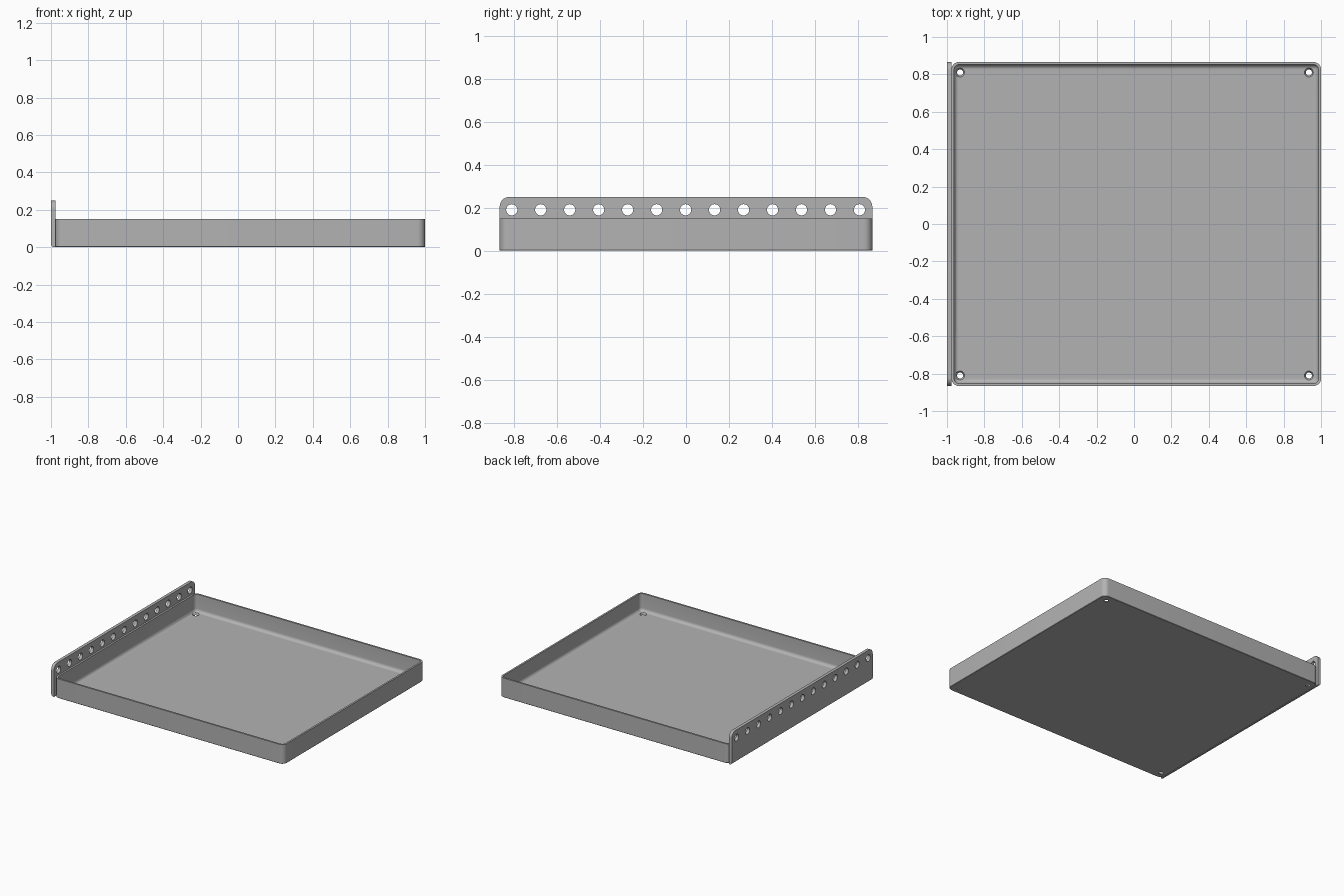
import bpy, bmesh
from math import sin, cos, pi, radians

if "Cube" in bpy.data.objects:
    bpy.data.objects.remove(bpy.data.objects["Cube"], do_unlink=True)

grey = bpy.data.materials.new("plain grey")
grey.use_nodes = True
grey.diffuse_color = (0.45, 0.45, 0.45, 1)
grey.node_tree.nodes["Principled BSDF"].inputs["Base Color"].default_value = grey.diffuse_color

X0, X1, Y = -0.976, 1.0, 0.866    # tray outline
H, WALL, FLOOR, COVE, CORNER = 0.15, 0.014, 0.014, 0.025, 0.04


def make_object(name, bm):
    bmesh.ops.recalc_face_normals(bm, faces=bm.faces)
    mesh = bpy.data.meshes.new(name)
    bm.to_mesh(mesh)
    bm.free()
    mesh.materials.append(grey)
    obj = bpy.data.objects.new(name, mesh)
    bpy.context.collection.objects.link(obj)
    return obj


def ring(bm, inset, z, steps=8):
    """Rounded rectangle of vertices, inset from the tray outline."""
    r = max(CORNER - inset, 0.006)
    xs, ys = (X0 + inset + r, X1 - inset - r), Y - inset - r
    centres = [(xs[1], ys), (xs[0], ys), (xs[0], -ys), (xs[1], -ys)]
    return [bm.verts.new((cx + r * cos(a), cy + r * sin(a), z))
            for q, (cx, cy) in enumerate(centres)
            for a in [(q + i / steps) * pi / 2 for i in range(steps + 1)]]


def cone(bm, axis, point, r1, r2, depth):
    """Cutting cone along z or x, centred on a point."""
    new = bmesh.ops.create_cone(bm, cap_ends=True, segments=32, radius1=r1,
                                radius2=r2, depth=depth)["verts"]
    for v in new:
        x, y, z = v.co
        v.co = (x, y, z) if axis == "z" else (z, x, y)
    bmesh.ops.translate(bm, verts=new, vec=point)


def cut(obj, bm):
    """Subtract the cutter from the object, then smooth its curved faces."""
    cutter = make_object("hole_cutter", bm)
    cutter.hide_render = True
    mod = obj.modifiers.new("holes", "BOOLEAN")
    mod.operation, mod.solver, mod.object = "DIFFERENCE", "EXACT", cutter
    bpy.ops.object.select_all(action="DESELECT")
    bpy.context.view_layer.objects.active = obj
    obj.select_set(True)
    bpy.ops.object.modifier_apply(modifier=mod.name)
    bpy.data.objects.remove(cutter, do_unlink=True)
    bpy.ops.object.shade_smooth_by_angle(angle=radians(30))


# Tray: outer wall, rim, inner wall and a coved floor as stacked rings
bm = bmesh.new()
levels = [(0.003, 0), (0, 0.003), (0, H), (WALL, H)]
levels += [(WALL + COVE * (1 - cos(a)), FLOOR + COVE * (1 - sin(a)))
           for a in [i * pi / 12 for i in range(7)]]
rings = [ring(bm, *level) for level in levels]
for a, b in zip(rings, rings[1:]):
    for i in range(len(a)):
        j = (i + 1) % len(a)
        bm.faces.new((a[i], a[j], b[j], b[i]))
bm.faces.new(rings[0])
bm.faces.new(rings[-1])
tray = make_object("tray", bm)

# Countersunk holes in the tray corners
bm = bmesh.new()
for x in (-0.93, 0.935):
    for y in (-0.81, 0.81):
        cone(bm, "z", (x, y, 0.007), 0.012, 0.028, 0.03)
cut(tray, bm)

# Side plate: rounded top corners and a rounded lower outer edge
bm = bmesh.new()
TOP, R = 0.25, 0.045
outline = [(-Y, 0), (Y, 0)]
for cy, start in ((Y - R, 0), (R - Y, pi / 2)):
    outline += [(cy + R * cos(start + i * pi / 16), TOP - R + R * sin(start + i * pi / 16))
                for i in range(9)]
face = bm.faces.new([bm.verts.new((-1, y, z)) for y, z in outline])
side = bmesh.ops.extrude_face_region(bm, geom=[face])["geom"]
bmesh.ops.translate(bm, vec=(0.024, 0, 0),
                    verts=[g for g in side if isinstance(g, bmesh.types.BMVert)])
low = [e for e in bm.edges if all(v.co.z < 0.001 and v.co.x < -0.99 for v in e.verts)]
bmesh.ops.bevel(bm, geom=low, offset=0.018, segments=6, profile=0.5, affect="EDGES")
plate = make_object("side_plate", bm)

# Row of round holes along the plate
bm = bmesh.new()
for i in range(13):
    cone(bm, "x", (-0.988, -0.81 + i * 0.1347, 0.19), 0.026, 0.026, 0.1)
cut(plate, bm)
